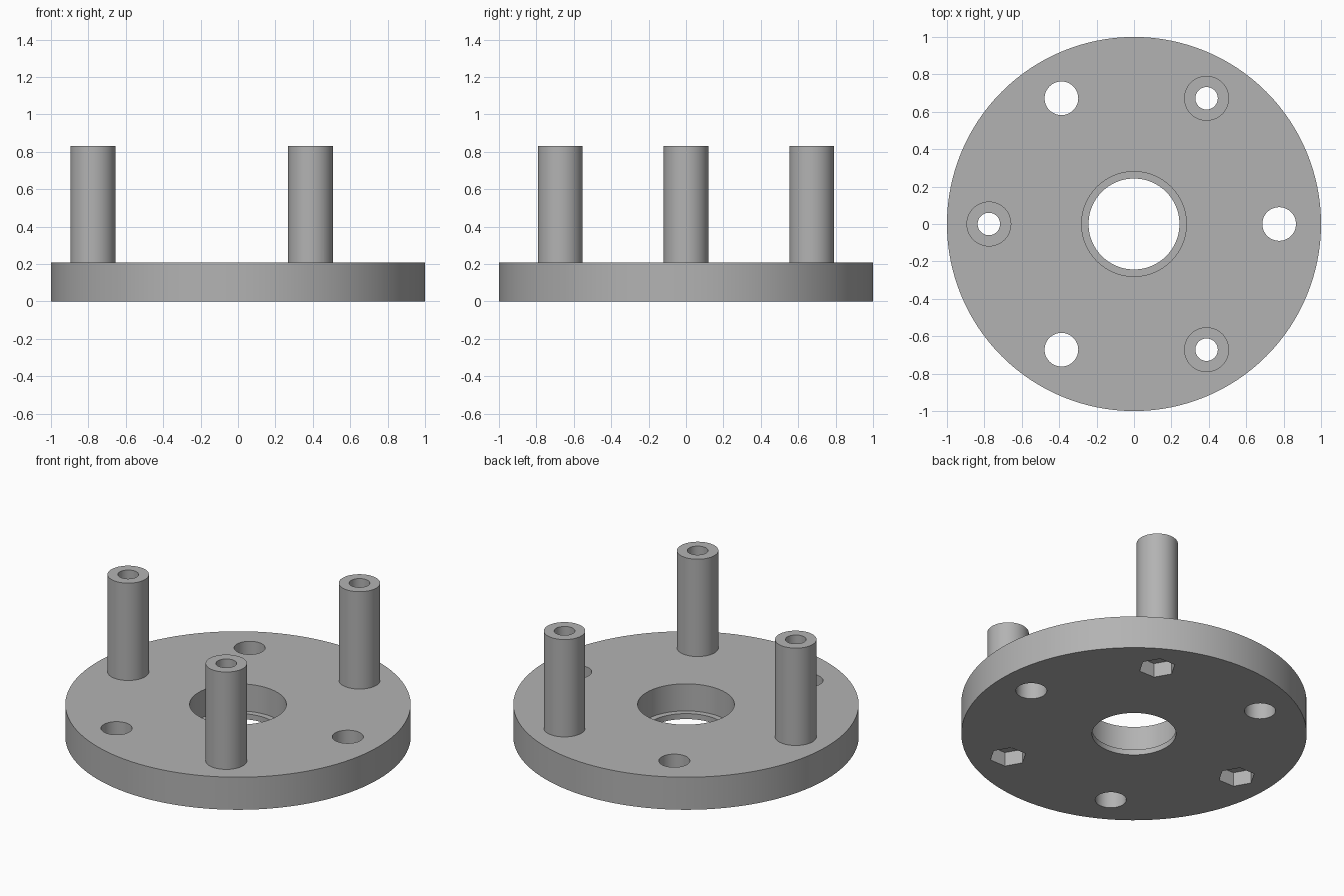
import bpy
import math

cube = bpy.data.objects.get("Cube")
if cube:
    bpy.data.objects.remove(cube, do_unlink=True)

PLATE_TOP, POST_TOP = 0.208, 0.83
BOLT_CIRCLE = 0.776
LEDGE = 0.035
POCKET_DEPTH = 0.09
MARGIN = 0.1

grey = bpy.data.materials.new("plain grey")
grey.use_nodes = True
colour = (0.45, 0.45, 0.45, 1)
grey.diffuse_color = colour
grey.node_tree.nodes["Principled BSDF"].inputs["Base Color"].default_value = colour


def cylinder(name, radius, low, high, spot=(0, 0), sides=48, turn=0):
    bpy.ops.mesh.primitive_cylinder_add(
        vertices=sides, radius=radius, depth=high - low,
        location=(*spot, (low + high) / 2), rotation=(0, 0, turn))
    part = bpy.context.object
    part.name = name
    part.data.materials.append(grey)
    return part


def combine(body, tool, operation):
    """Apply a boolean to the body and discard the tool."""
    mod = body.modifiers.new(operation, "BOOLEAN")
    mod.operation = operation
    mod.solver = "EXACT"
    mod.object = tool
    tool.hide_render = True
    bpy.context.view_layer.objects.active = body
    bpy.ops.object.modifier_apply(modifier=mod.name)
    bpy.data.objects.remove(tool, do_unlink=True)


def on_circle(degrees):
    a = math.radians(degrees)
    return BOLT_CIRCLE * math.cos(a), BOLT_CIRCLE * math.sin(a)


# Round plate
body = cylinder("flange_with_posts", 1, 0, PLATE_TOP, sides=128)

# Central bore with a narrow lip at the bottom
combine(body, cylinder("bore", 0.28, LEDGE, PLATE_TOP + MARGIN, sides=96), "DIFFERENCE")
combine(body, cylinder("lip_bore", 0.243, -MARGIN, PLATE_TOP, sides=96), "DIFFERENCE")

# Hollow posts with hexagonal nut pockets underneath
for angle in (60, 180, 300):
    spot = on_circle(angle)
    combine(body, cylinder("post", 0.12, PLATE_TOP - 0.05, POST_TOP, spot), "UNION")
    combine(body, cylinder("screw_hole", 0.06, -MARGIN, POST_TOP + MARGIN, spot), "DIFFERENCE")
    combine(body, cylinder("nut_pocket", 0.108, -MARGIN, POCKET_DEPTH, spot, 6,
                           math.radians(30)), "DIFFERENCE")

# Plain through holes between the posts
for angle in (0, 120, 240):
    combine(body, cylinder("through_hole", 0.09, -MARGIN, PLATE_TOP + MARGIN,
                           on_circle(angle)), "DIFFERENCE")

# Smooth round walls, crisp rims
bpy.ops.object.select_all(action="DESELECT")
body.select_set(True)
bpy.context.view_layer.objects.active = body
bpy.ops.object.shade_smooth_by_angle(angle=math.radians(30))
